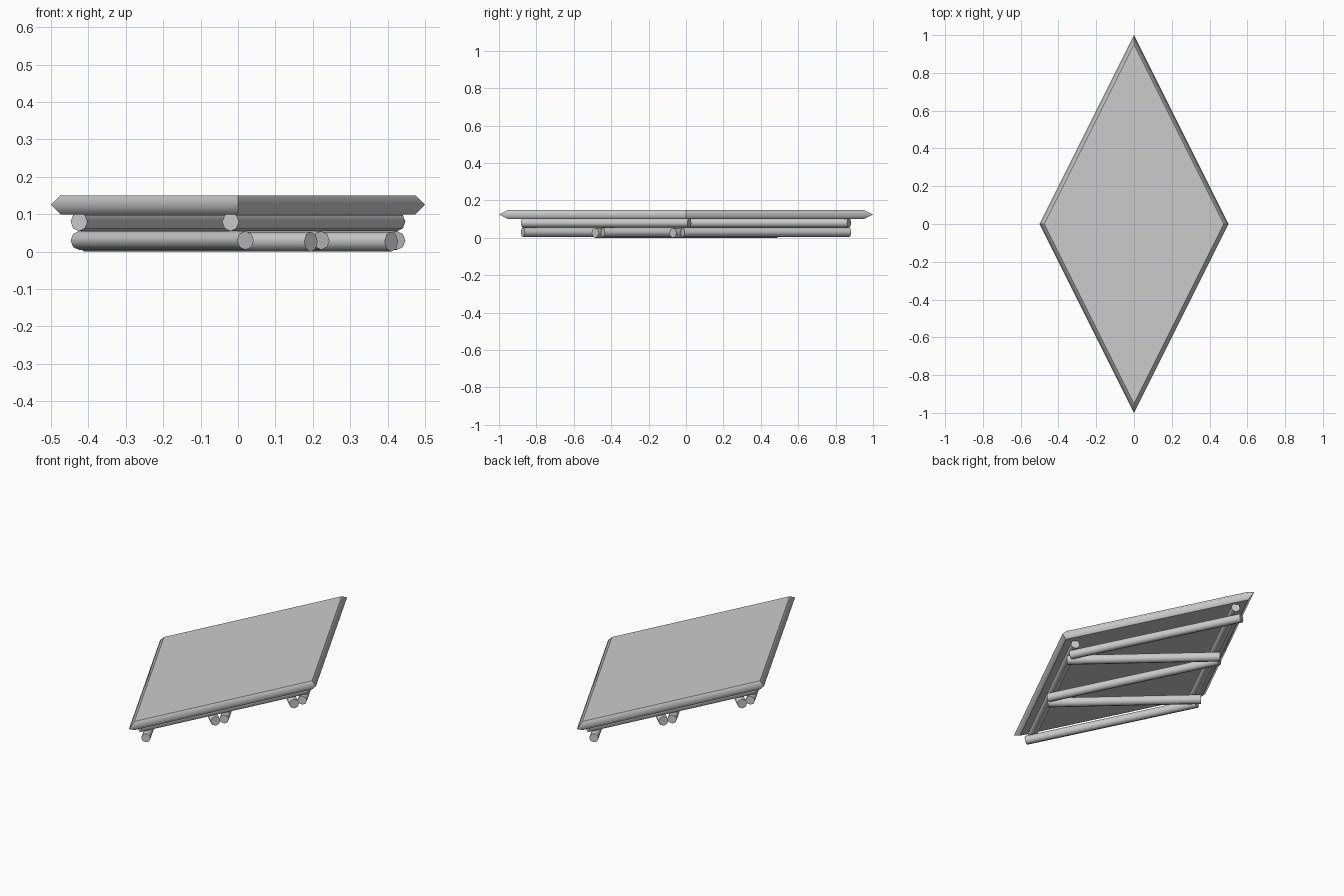
import bpy, bmesh, math
from mathutils import Vector, Matrix

if "Cube" in bpy.data.objects:
    bpy.data.objects.remove(bpy.data.objects["Cube"])


def add_object(name, bm):
    mesh = bpy.data.meshes.new(name)
    bm.to_mesh(mesh)
    bm.free()
    obj = bpy.data.objects.new(name, mesh)
    bpy.context.collection.objects.link(obj)
    return obj


def tube(name, start, end, z, r):
    """Eight-sided bar between two plan points, a ridge facing straight up."""
    a, b = Vector((*start, z)), Vector((*end, z))
    axis = (b - a).normalized()
    up = Vector((0, 0, 1))
    rot = Matrix((up, axis.cross(up), axis)).transposed().to_4x4()
    bm = bmesh.new()
    bmesh.ops.create_cone(bm, cap_ends=True, segments=8, radius1=r, radius2=r,
                          depth=(b - a).length,
                          matrix=Matrix.Translation((a + b) / 2) @ rot)
    for f in bm.faces:
        f.smooth = len(f.verts) == 4
    for e in bm.edges:
        e.smooth = all(f.smooth for f in e.link_faces)
    return add_object(name, bm)


# Diamond top board with a pointed rim
bm = bmesh.new()
corners = [(0.5, 0), (0, 1), (-0.5, 0), (0, -1)]
rings = [[bm.verts.new((x * s, y * s, z)) for x, y in corners]
         for s, z in ((0.95, 0.10), (1.0, 0.125), (0.95, 0.15))]
bm.faces.new(rings[0][::-1])
bm.faces.new(rings[2])
for low, high in zip(rings, rings[1:]):
    for i in range(4):
        j = (i + 1) % 4
        bm.faces.new((low[i], low[j], high[j], high[i])).smooth = True
# only the outer ridge is shaded smooth
for e in bm.edges:
    e.smooth = all(abs(v.co.z - 0.125) < 1e-5 for v in e.verts)
add_object("board", bm)

# Parts that repeat under a half turn about the centre
for side, s in (("front", 1), ("back", -1)):
    def p(x, y):
        return (x * s, y * s)
    # rail below the board
    tube(side + "_rail", p(-0.02, -0.872), p(0.425, 0.018), 0.08, 0.025)
    # cross bar at the end of the rails
    tube(side + "_crossbar", p(0.02, -0.872), p(-0.425, 0.018), 0.03, 0.025)
    # diagonal brace
    tube(side + "_brace", p(0.195, -0.485), p(-0.41, 0.07), 0.0265, 0.0265)

# Middle cross bar
tube("middle_crossbar", (0.2225, -0.445), (-0.2225, 0.445), 0.03, 0.025)
